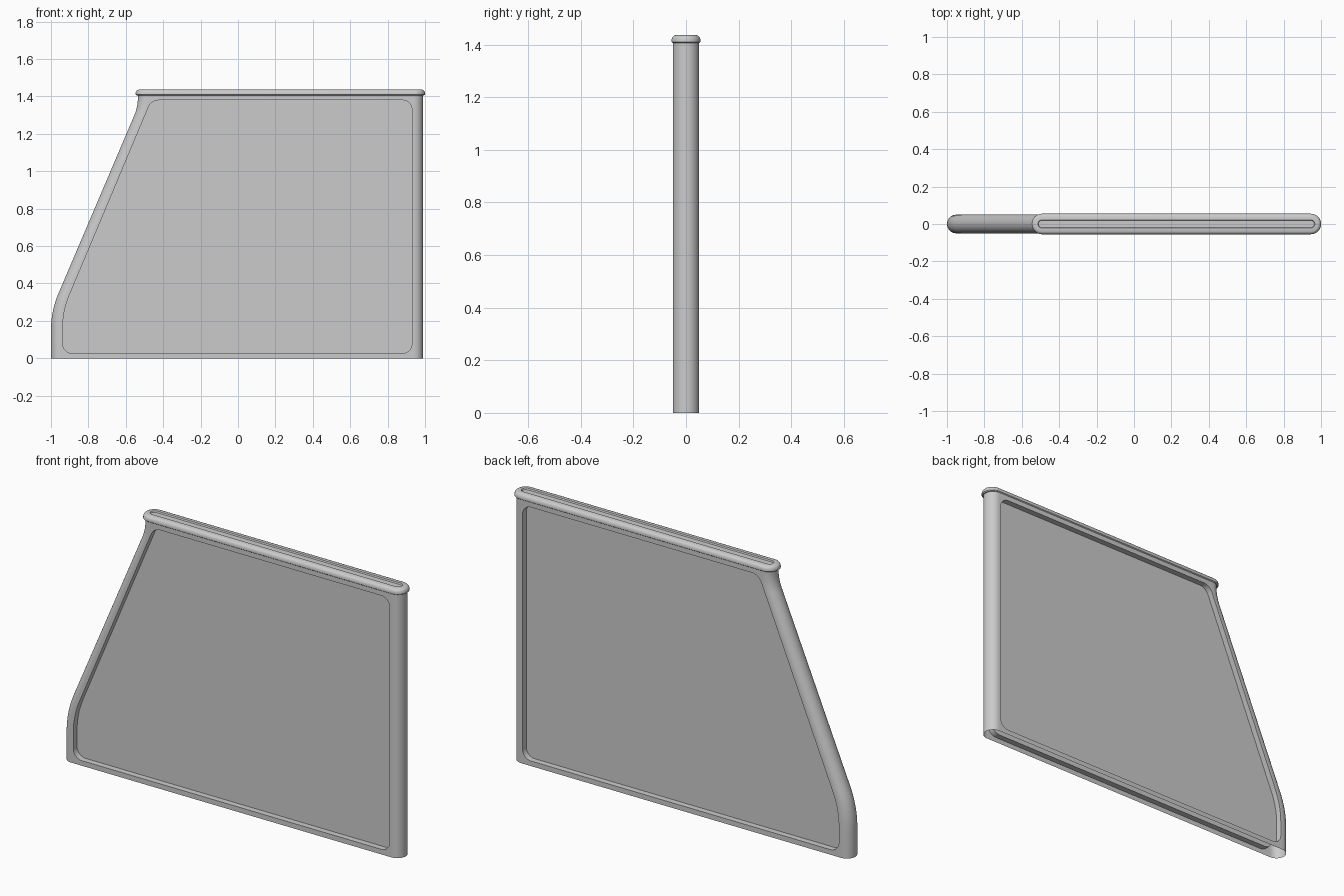
import bpy, bmesh, math
from mathutils import Vector

if "Cube" in bpy.data.objects:
    bpy.data.objects.remove(bpy.data.objects["Cube"])


def fillet(corners, steps=8):
    """Round each (x, z, radius) corner of a closed outline."""
    out = []
    n = len(corners)
    for i, (x, z, r) in enumerate(corners):
        p = Vector((x, z))
        if r == 0:
            out.append(p)
            continue
        a = (Vector(corners[i - 1][:2]) - p).normalized()
        b = (Vector(corners[(i + 1) % n][:2]) - p).normalized()
        half = a.angle(b) / 2
        centre = p + (a + b).normalized() * (r / math.sin(half))
        t = r / math.tan(half)
        s, e = p + a * t - centre, p + b * t - centre
        for k in range(steps + 1):
            f = k / steps
            out.append(centre + s.lerp(e, f).normalized() * r)
    return out


def stadium(bm, x0, x1, r, z, seg=16):
    """Ring of verts: two half circles centred on x0 and x1."""
    ring = []
    for cx, start in ((x1, -math.pi / 2), (x0, math.pi / 2)):
        for k in range(seg + 1):
            a = start + math.pi * k / seg
            ring.append(bm.verts.new((cx + r * math.cos(a), r * math.sin(a), z)))
    return ring


def loft(bm, rings):
    for lo, hi in zip(rings, rings[1:]):
        n = len(lo)
        for i in range(n):
            j = (i + 1) % n
            bm.faces.new((lo[i], lo[j], hi[j], hi[i]))
    bm.faces.new(rings[0][::-1])
    bm.faces.new(rings[-1])


def finish(bm, name):
    bmesh.ops.recalc_face_normals(bm, faces=bm.faces[:])
    me = bpy.data.meshes.new(name)
    bm.to_mesh(me)
    bm.free()
    ob = bpy.data.objects.new(name, me)
    bpy.context.collection.objects.link(ob)
    return ob


def smooth(ob):
    bpy.ops.object.select_all(action='DESELECT')
    ob.select_set(True)
    bpy.context.view_layer.objects.active = ob
    bpy.ops.object.shade_smooth_by_angle(angle=math.radians(35))


# Body: round-ended slices following the sloped left edge
R = 0.05
edge = fillet([(-1, 0, 0), (-1, 0.253, 0.5), (-0.535, 1.345, 0.25), (-0.535, 1.412, 0)])
bm = bmesh.new()
loft(bm, [stadium(bm, p.x + R, 0.94, R, p.y) for p in edge])
body = finish(bm, "panel_frame")

# Recess cutters, one on each side
outline = fillet([(-0.937, 0.027, 0.05), (0.93, 0.027, 0.05), (0.93, 1.38, 0.05),
                  (-0.463, 1.38, 0.06), (-0.937, 0.253, 0.45)])
cutters = []
for side in (-1, 1):
    bm = bmesh.new()
    loft(bm, [[bm.verts.new((p.x, side * y, p.y)) for p in outline] for y in (0.018, 0.1)])
    cutter = finish(bm, "recess_cutter")
    cutter.hide_render = True
    cutters.append(cutter)
    mod = body.modifiers.new("recess", 'BOOLEAN')
    mod.operation = 'DIFFERENCE'
    mod.solver = 'EXACT'
    mod.object = cutter

bpy.context.view_layer.objects.active = body
for mod in list(body.modifiers):
    bpy.ops.object.modifier_apply(modifier=mod.name)
for cutter in cutters:
    bpy.data.objects.remove(cutter)

# Open underside: the frame is a hollow shell
bm = bmesh.new()
bm.from_mesh(body.data)
under = [f for f in bm.faces if all(v.co.z < 1e-4 for v in f.verts)]
bmesh.ops.delete(bm, geom=under, context='FACES')
bm.to_mesh(body.data)
bm.free()
smooth(body)

# Top cap with rounded rim and a shallow long slot
bm = bmesh.new()
profile = [(0.05, 1.406), (0.055, 1.410), (0.055, 1.419), (0.0525, 1.427), (0.047, 1.433),
           (0.040, 1.436), (0.022, 1.436), (0.019, 1.429)]
loft(bm, [stadium(bm, -0.492, 0.945, r, z) for r, z in profile])
smooth(finish(bm, "top_cap"))
